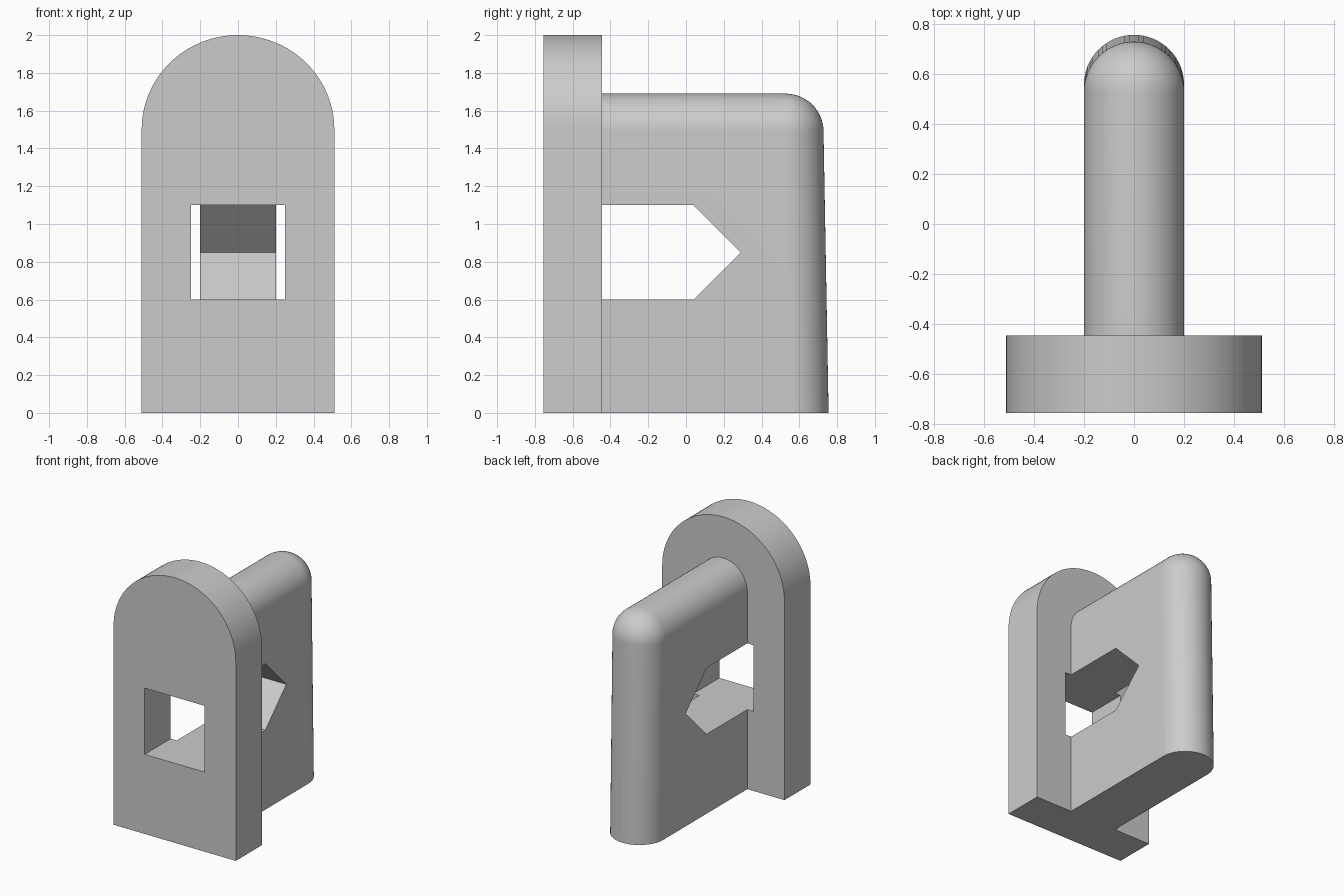
import bpy, bmesh, math

if "Cube" in bpy.data.objects:
    bpy.data.objects.remove(bpy.data.objects["Cube"])

grey = bpy.data.materials.new("plain grey")
grey.diffuse_color = (0.6, 0.6, 0.6, 1)
grey.use_nodes = True
grey.node_tree.nodes["Principled BSDF"].inputs["Base Color"].default_value = grey.diffuse_color


def make(name, rings):
    """Solid skinned through matching closed rings, capped at both ends."""
    bm = bmesh.new()
    vs = [[bm.verts.new(p) for p in ring] for ring in rings]
    n = len(vs[0])
    for a, b in zip(vs, vs[1:]):
        for i in range(n):
            j = (i + 1) % n
            bm.faces.new((a[i], a[j], b[j], b[i]))
    bm.faces.new(vs[0][::-1])
    bm.faces.new(vs[-1])
    bmesh.ops.remove_doubles(bm, verts=bm.verts, dist=1e-5)
    bmesh.ops.recalc_face_normals(bm, faces=bm.faces)
    me = bpy.data.meshes.new(name)
    bm.to_mesh(me)
    bm.free()
    ob = bpy.data.objects.new(name, me)
    ob.data.materials.append(grey)
    bpy.context.collection.objects.link(ob)
    return ob


# Arched front plate
W, SPRING, STEPS = 0.51, 1.5, 48
arch = [(-W, 0), (W, 0)]
arch += [(W * math.cos(math.pi * i / STEPS), SPRING + 0.5 * math.sin(math.pi * i / STEPS))
         for i in range(STEPS + 1)]
plate = make("bracket", [[(x, y, z) for x, z in arch] for y in (-0.755, -0.445)])

# Rear fin: rounded along the top and back, with a ball corner and a slight back taper
R = 0.2
path = [(-0.6, 1.49, 0, 1)]
for i in range(17):
    a = math.pi / 2 * (1 - i / 16)
    path.append((0.528, 1.49, math.cos(a), math.sin(a)))
path.append((0.555, 0, 1, 0))
rings = []
for k in range(33):
    t = math.pi * k / 32
    x, s = R * math.cos(t), R * math.sin(t)
    rings.append([(x, y + ny * s, z + nz * s) for y, z, ny, nz in path] + [(x, -0.6, 0)])
fin = make("fin", rings)

# Arrow-shaped slot running through the plate and fin
slot = [(-1, 0.6), (0.04, 0.6), (0.29, 0.85), (0.04, 1.1), (-1, 1.1)]
cutter = make("slot_cutter", [[(x, y, z) for y, z in slot] for x in (-0.25, 0.25)])

# Join and cut, then remove the helpers
bpy.context.view_layer.objects.active = plate
plate.select_set(True)
for helper, op in ((fin, 'UNION'), (cutter, 'DIFFERENCE')):
    helper.hide_render = True
    mod = plate.modifiers.new(op.lower(), 'BOOLEAN')
    mod.operation, mod.solver, mod.object = op, 'EXACT', helper
    bpy.ops.object.modifier_apply(modifier=mod.name)
    bpy.data.objects.remove(helper)
bpy.ops.object.shade_smooth_by_angle(angle=math.radians(35))
